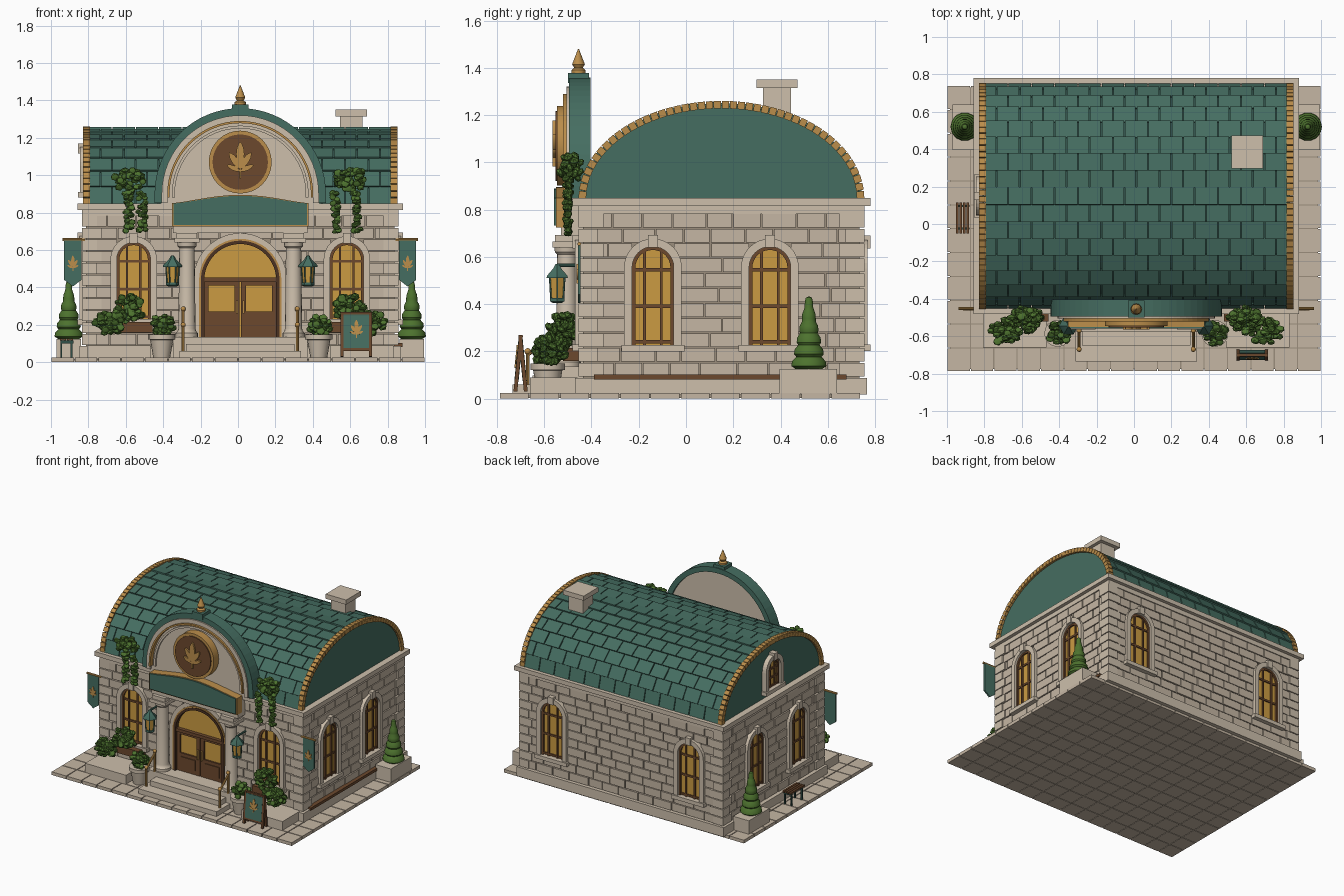
import bpy, bmesh, random
from math import sin, cos, pi, radians, atan2, hypot
from mathutils import Matrix, Vector

random.seed(4)
if "Cube" in bpy.data.objects:
    bpy.data.objects.remove(bpy.data.objects["Cube"])

COLOURS = dict(stone=(.56, .47, .37), trim=(.61, .52, .41), mortar=(.33, .27, .2),
               teal=(.06, .155, .12), dark_teal=(.03, .08, .066), gold=(.5, .27, .07),
               amber=(.6, .33, .055), wood=(.15, .066, .027), dark_wood=(.07, .032, .016),
               leaf=(.075, .17, .028))
MATS = {}
for label, rgb in COLOURS.items():
    m = MATS[label] = bpy.data.materials.new(label)
    m.use_nodes = True
    m.diffuse_color = (*rgb, 1)
    m.node_tree.nodes["Principled BSDF"].inputs["Base Color"].default_value = (*rgb, 1)

PARTS, WORLD = {}, Matrix()
CX, CY, HX, HY = .012, .15, .825, .585      # building centre and half sizes


def part(name, mat):
    return PARTS.setdefault(name, (bmesh.new(), mat))[0]


def frame(deg, x, y, z=0):
    """Upright plane: local x along it, y up, z outward (0 degrees faces front)."""
    return Matrix.Translation((x, y, z)) @ Matrix.Rotation(radians(deg), 4, 'Z') @ Matrix.Rotation(pi / 2, 4, 'X')


def block(bm, x0, x1, y0, y1, z0, z1, M=WORLD):
    mid = Matrix.Translation(((x0 + x1) / 2, (y0 + y1) / 2, (z0 + z1) / 2))
    bmesh.ops.create_cube(bm, size=1, matrix=M @ mid @ Matrix.Diagonal((x1 - x0, y1 - y0, z1 - z0, 1)))


def prism(bm, pts, d0, d1, M):
    a, b = ([bm.verts.new(M @ Vector((u, v, d))) for u, v in pts] for d in (d0, d1))
    bm.faces.new(a[::-1])
    bm.faces.new(b)
    for i in range(len(a)):
        j = (i + 1) % len(a)
        bm.faces.new((a[i], a[j], b[j], b[i]))


def band(bm, outer, inner, d0, d1, M):
    for i in range(len(outer) - 1):
        prism(bm, [outer[i], outer[i + 1], inner[i + 1], inner[i]], d0, d1, M)


def arch(u, r, base, spring, n=16):
    return [(u + r, base)] + [(u + r * cos(pi * i / n), spring + r * sin(pi * i / n))
                              for i in range(n + 1)] + [(u - r, base)]


def lathe(bm, profile, x, y, n=16):
    rings = [[bm.verts.new((x + r * cos(2 * pi * i / n), y + r * sin(2 * pi * i / n), z))
              for i in range(n)] for r, z in profile]
    for a, b in zip(rings, rings[1:]):
        for i in range(n):
            bm.faces.new((a[i], a[(i + 1) % n], b[(i + 1) % n], b[i]))
    bm.faces.new(rings[0][::-1])
    bm.faces.new(rings[-1])


def rod(bm, p, q, r, n=8):
    p, q = Vector(p), Vector(q)
    M = Matrix.Translation((p + q) / 2) @ (q - p).to_track_quat('Z', 'Y').to_matrix().to_4x4()
    bmesh.ops.create_cone(bm, cap_ends=True, segments=n, radius1=r, radius2=r, depth=(q - p).length, matrix=M)


def foliage(name, x, y, z, sx, sy, sz, count, r=.021):
    for _ in range(count):
        v = Vector([random.gauss(0, 1) for _ in range(3)]).normalized() * random.uniform(.5, 1)
        M = Matrix.Translation((x + v.x * sx, y + v.y * sy, z + v.z * sz))
        M = M @ Matrix.Rotation(random.uniform(0, pi), 4, 'X') @ Matrix.Diagonal((1.1, 1, .75, 1))
        bmesh.ops.create_icosphere(part(name, "leaf"), subdivisions=1,
                                   radius=r * random.uniform(.8, 1.15), matrix=M)


def sprig(name, M, u, v, s, d0, d1):
    for ang, size, lift in ((0, 1, .1), (.6, .8, 0), (-.6, .8, 0), (1.15, .6, -.1), (-1.15, .6, -.1)):
        pts = []
        for i in range(12):
            t = 2 * pi * i / 12
            a, b = .17 * s * size * sin(t) * abs(sin(t)) ** .4, s * size * (.5 - .5 * cos(t))
            pts.append((u + a * cos(ang) + b * sin(ang), v + lift * s - a * sin(ang) + b * cos(ang)))
        prism(part(name, "gold"), pts[::-1], d0, d1, M)
    block(part(name, "gold"), u - .04 * s, u + .04 * s, v - .4 * s, v + .2 * s, d0, d1, M)


def window(M, u, r, z0, spring, bars=True):
    prism(part("window_glass", "amber"), arch(u, r, z0, spring), -.01, .006, M)
    band(part("window_frame", "wood"), arch(u, r, z0, spring), arch(u, r - .014, z0, spring), 0, .018, M)
    frame_bm, stone = part("window_frame", "wood"), part("window_surround", "trim")
    for k in (-1, 1):
        block(frame_bm, u + k * r * .4 - .006, u + k * r * .4 + .006, z0, spring + r * .85, 0, .016, M)
    for t in (.04, .5, .97):
        z = z0 + (spring - z0) * t
        block(frame_bm, u - r, u + r, z - .007, z + .007, 0, .014, M)
    band(stone, arch(u, r + .034, z0, spring), arch(u, r, z0, spring), 0, .034, M)
    block(stone, u - .021, u + .021, spring + r - .004, spring + r + .05, 0, .045, M)
    block(stone, u - r - .045, u + r + .045, z0 - .028, z0, 0, .045, M)


# Paving and plinth
pave = part("paving", "stone")
NX, NY = 16, 12
tw, tl = 2 / NX, 1.53 / NY
for i in range(NX):
    for j in range(NY):
        x, y = -1 + i * tw, -.79 + j * tl
        block(pave, x + .003, x + tw - .003, y + .003, y + tl - .003, 0, .024)
block(part("foundation", "mortar"), -.985, .985, -.775, .73, .003, .018)
block(part("plinth", "trim"), CX - .86, CX + .86, -.47, .765, .018, .088)
block(part("base_strip", "wood"), CX + .8, CX + .868, -.39, .68, .082, .102)

# Walls with coursed blocks round the openings
block(part("wall_core", "mortar"), CX - HX, CX + HX, CY - HY, CY + HY, .08, .82)
FRONT, RIGHT = frame(0, CX, CY - HY), frame(90, CX + HX, CY)
BACK, LEFT = frame(180, CX, CY + HY), frame(-90, CX - HX, CY)
pair, sides = [(-.57, .09, .23, .55)], [(-.29, .088, .228, .555), (.205, .088, .228, .555)]
pair.append((.57,) + pair[0][1:])
left_sides = [(-u, *rest) for u, *rest in sides]
door = [(0, .215, .1, .44)]
ROWS, Z0, Z1 = 11, .09, .785
for M, half, holes in ((FRONT, HX, pair + door), (BACK, HX, pair), (RIGHT, HY, sides), (LEFT, HY, left_sides)):
    for u, r, z0, spring in holes:
        if r < .2:
            window(M, u, r, z0, spring)
    for row in range(ROWS):
        h = (Z1 - Z0) / ROWS
        low = Z0 + row * h
        cuts = [-half]
        for u, r, z0, spring in sorted(holes):
            rise = max(0, low - spring)
            if low + h > z0 and rise < r:
                w = (r * r - rise * rise) ** .5 + .008
                cuts += [u - w, u + w]
        cuts.append(half)
        for a, b in zip(cuts[::2], cuts[1::2]):
            n = max(1, round((b - a) / .135))
            joints = [a + (b - a) * (i + (.25 if row % 2 else -.1) + random.uniform(-.12, .12)) / n for i in range(1, n)]
            for p, q in zip([a] + joints, joints + [b]):
                block(part("wall_blocks", "stone"), p + .003, q - .003, low + .003, low + h - .003, 0,
                      random.uniform(.01, .015), M)
for sx in (-1, 1):
    for sy in (-1, 1):
        for row in range(ROWS):
            h = (Z1 - Z0) / ROWS
            a, b = (.105, .08) if row % 2 else (.08, .105)
            xs = sorted((CX + sx * (HX + .022), CX + sx * (HX + .022 - a)))
            ys = sorted((CY + sy * (HY + .02), CY + sy * (HY + .02 - b)))
            block(part("quoins", "trim"), *xs, *ys, Z0 + row * h + .003, Z0 + (row + 1) * h - .003)
for grow, low, high in ((.02, .782, .815), (.045, .815, .848)):
    block(part("cornice", "trim"), CX - HX - grow, CX + HX + grow, CY - HY - grow, CY + HY + grow, low, high)

# Barrel roof, tiles and beaded edges
A, B, RZ = .585, .395, .845
fine = [(CY - A * cos(pi * i / 800), RZ + B * sin(pi * i / 800)) for i in range(801)]
travel = [0]
for p, q in zip(fine, fine[1:]):
    travel.append(travel[-1] + hypot(q[0] - p[0], q[1] - p[1]))


def spaced(n):
    return [fine[min(range(801), key=lambda i: abs(travel[i] - travel[-1] * k / n))] for k in range(n + 1)]


prism(part("roof_shell", "dark_teal"), [(y - CY, z) for y, z in fine[::25]][::-1], -2 * HX + .02, -.01, RIGHT)
for M in (RIGHT, LEFT):
    prism(part("gable_ends", "teal"), [(y - CY, z) for y, z in fine[::25]][::-1], -.012, -.002, M)


def along_roof(bm, rows, x0, x1, lift, thick, stretch, tilt):
    pts = spaced(rows)
    for (ya, za), (yb, zb) in zip(pts, pts[1:]):
        ang, size = atan2(zb - za, yb - ya), hypot(yb - ya, zb - za) * stretch / 2
        ang += tilt if ya + yb > 2 * CY else -tilt
        M = Matrix.Translation((0, (ya + yb) / 2, (za + zb) / 2)) @ Matrix.Rotation(ang, 4, 'X')
        yield block(bm, x0, x1, -size, size, lift, lift + thick, M)


tiles, COLS, W = part("roof_tiles", "teal"), 13, 1.62 / 13
for col in range(COLS + 1):
    for odd in (0, 1):
        x0 = CX - .81 + (col - .5 * odd) * W
        a, b = max(x0, CX - .81) + .003, min(x0 + W, CX + .81) - .003
        if b - a > .02:
            temp = bmesh.new()
            list(along_roof(temp, 17, a, b, -.006, .019, 1.04, .1))
            temp.faces.ensure_lookup_table()
            # keep alternate rows so the joints stagger
            bmesh.ops.delete(temp, geom=[f for f in temp.faces if (f.index // 6) % 2 != odd], context='FACES')
            me = bpy.data.meshes.new("tile_column")
            temp.to_mesh(me)
            tiles.from_mesh(me)
            temp.free()
            bpy.data.meshes.remove(me)
for s in (-1, 1):
    list(along_roof(part("roof_edge", "gold"), 46, CX + s * .822 - .018, CX + s * .822 + .018, -.012, .032, .9, 0))
window(frame(-90, CX - HX + .002, CY), 0, .07, .91, 1.05)

# Chimney
block(part("chimney", "trim"), .545, .665, .325, .445, 1.1, 1.32)
block(part("chimney", "trim"), .52, .69, .298, .472, 1.315, 1.35)

# Arched front pediment, medallion, fascia and finial
PED = frame(0, CX, -.42)
prism(part("pediment", "trim"), arch(0, .425, .84, .9, 32), 0, .065, PED)
band(part("pediment_cap", "teal"), arch(0, .458, .85, .9, 32), arch(0, .42, .85, .9, 32), -.015, .075, PED)
band(part("pediment_moulding", "trim"), arch(0, .42, .85, .9, 32), arch(0, .39, .85, .9, 32), .06, .085, PED)
band(part("pediment_bead", "gold"), arch(0, .39, .88, .9, 32), arch(0, .378, .88, .9, 32), .06, .1, PED)
band(part("pediment_moulding", "trim"), arch(0, .365, .88, .9, 32), arch(0, .35, .88, .9, 32), .06, .078, PED)


def disc(r):
    return [(r * cos(pi * i / 16), 1.07 + r * sin(pi * i / 16)) for i in range(32)]


prism(part("medallion_rim", "gold"), disc(.168), .06, .125, PED)
prism(part("medallion", "wood"), disc(.148), .12, .133, PED)
sprig("medallion_leaves", PED, 0, 1.035, .13, .13, .145)
top = [(.365 - .73 * i / 12, .85 + .045 * sin(pi * i / 12) ** 1.3) for i in range(13)]
fascia = [(-.365, .725), (.365, .725)] + top
prism(part("fascia_edge", "gold"), fascia, .07, .13, PED)
prism(part("fascia", "teal"), [(u * .98, .733 + (v - .725) * .92) for u, v in fascia], .1, .138, PED)
block(part("entablature", "trim"), CX - .36, CX + .36, -.53, -.42, .69, .84)
lathe(part("finial", "gold"), [(.03, 1.375), (.03, 1.39), (.018, 1.4), (.027, 1.415), (.002, 1.48)], CX, -.455, 12)
block(part("finial_base", "teal"), CX - .045, CX + .045, -.5, -.41, 1.335, 1.378)

# Steps, columns and railings
for half, front, z in ((.36, -.575, .135), (.29, -.65, .098), (.325, -.735, .06)):
    block(part("steps", "trim"), CX - half, CX + half, front, -.43, .02, z)
for s in (-1, 1):
    x = CX + s * .285
    col = part("columns", "trim")
    lathe(col, [(.06, .13), (.06, .155), (.05, .165), (.046, .18), (.041, .61), (.05, .62), (.052, .64)], x, -.505)
    block(col, x - .066, x + .066, -.565, -.44, .64, .665)
    block(col, x - .055, x + .055, -.555, -.44, .665, .692)
    rail, rx = part("railings", "gold"), CX + s * .305
    for y, z0, z1 in ((-.57, .13, .285), (-.67, .05, .2)):
        rod(rail, (rx, y, z0), (rx, y, z1), .008)
        bmesh.ops.create_icosphere(rail, subdivisions=2, radius=.014, matrix=Matrix.Translation((rx, y, z1)))
    rod(rail, (rx, -.57, .27), (rx, -.67, .185), .008)

# Double door with fanlight
prism(part("door_glass", "amber"), arch(0, .2, .135, .44, 24), 0, .018, FRONT)
band(part("door_arch", "dark_wood"), arch(0, .21, .135, .44, 24), arch(0, .192, .135, .44, 24), 0, .05, FRONT)
band(part("door_bead", "gold"), arch(0, .22, .135, .44, 24), arch(0, .209, .135, .44, 24), 0, .045, FRONT)
band(part("door_surround", "trim"), arch(0, .25, .135, .44, 24), arch(0, .219, .135, .44, 24), 0, .038, FRONT)
wood = part("door_leaves", "wood")
block(wood, -.2, .2, .43, .453, 0, .045, FRONT)
for s in (-1, 1):
    for u0, u1, z0, z1, d in ((.003, .2, .135, .27, .03), (.003, .03, .27, .43, .03), (.17, .2, .27, .43, .03),
                              (.003, .2, .41, .43, .03), (.04, .16, .165, .245, .036)):
        block(wood, *sorted((s * u0, s * u1)), z0, z1, 0, d, FRONT)
    block(part("door_handles", "gold"), *sorted((s * .012, s * .022)), .26, .33, .03, .045, FRONT)

for s in (-1, 1):
    # Lantern
    x, y = CX + s * .362, -.545
    lathe(part("lantern_glass", "amber"), [(.026, .42), (.034, .515)], x, y, 6)
    lathe(part("lantern_metal", "teal"), [(.022, .405), (.035, .412), (.035, .425)], x, y, 6)
    lathe(part("lantern_metal", "teal"), [(.052, .51), (.05, .52), (.02, .55), (.008, .57)], x, y, 6)
    for i in range(6):
        c, t = cos(i * pi / 3), sin(i * pi / 3)
        rod(part("lantern_metal", "teal"), (x + .03 * c, y + .03 * t, .42), (x + .036 * c, y + .036 * t, .515), .004, 5)
    rod(part("lantern_metal", "teal"), (x, y, .565), (x, -.42, .565), .007)
    # Hanging banner
    M = frame(0, CX + s * .895, -.452)
    prism(part("banners", "teal"), [(-.046, .44), (0, .405), (.046, .44), (.046, .65), (-.046, .65)], -.006, .006, M)
    sprig("banner_leaves", M, 0, .51, .055, .004, .011)
    rod(part("banner_rods", "gold"), (CX + s * .83, -.452, .655), (CX + s * .95, -.452, .655), .008)
    # Corner topiary on its planter
    x = CX + s * .917
    block(part("planters", "trim"), x - .065, x + .065, .395, .64, .02, .125)
    shape = [(.05, .12)]
    for i in range(6):
        r, z = .076 - i * .0115, .13 + i * .05
        shape += [(r, z + .008), (r * .96, z + .028), (r * .72, z + .047)]
    lathe(part("topiary", "leaf"), shape + [(.003, .432)], x, .52, 14)
    # Low kerb, potted shrub, window box and vines
    block(part("kerbs", "trim"), *sorted((CX + s * .48, CX + s * .82)), -.66, -.46, .02, .09)
    x = CX + s * .42
    lathe(part("pots", "trim"), [(.045, .024), (.062, .12), (.072, .122), (.072, .148), (.055, .148)], x, -.585)
    foliage("pot_shrubs", x, -.585, .195, .065, .06, .055, 45)
    block(part("window_boxes", "wood"), CX + s * .57 - .1, CX + s * .57 + .1, -.52, -.435, .16, .215)
    foliage("window_box_plants", CX + s * .59, -.52, .29, .09, .065, .075, 65)
    foliage("window_box_plants", CX + s * .69, -.57, .21, .09, .075, .06, 65)
    foliage("roof_vines", CX + s * .59, -.49, .975, .085, .05, .065, 55)
    for offset in ((-.035, .035) if s < 0 else (-.05, .06)):
        for i in range(9):
            foliage("roof_vines", CX + s * .56 + offset, -.5, .9 - i * .024, .024, .012, .012, 4, .017)

# Folding board
for s in (-1, 1):
    M = frame(0, .633, -.7) @ Matrix.Translation((0, .03, .022 * s)) @ Matrix.Rotation(-.1 * s, 4, 'X')
    block(part("board_frame", "wood"), -.083, .083, .03, .24, -.006, .006, M)
    block(part("board_panels", "teal"), -.068, .068, .045, .225, -.009, .009, M)
    for k in (-1, 1):
        block(part("board_frame", "wood"), k * .076 - .008, k * .076 + .008, 0, .24, -.008, .008, M)
    if s > 0:
        sprig("board_leaves", M, 0, .125, .065, .008, .014)

# Side bench
for i in range(4):
    block(part("bench_seat", "wood"), -.952 + i * .019, -.938 + i * .019, -.05, .115, .115, .128)
for y in (-.03, .09):
    block(part("bench_legs", "dark_teal"), -.95, -.88, y, y + .012, .1, .116)
    for x in (-.945, -.89):
        block(part("bench_legs", "dark_teal"), x - .005, x + .005, y, y + .012, .024, .105)

for name, (bm, mat) in PARTS.items():
    bmesh.ops.recalc_face_normals(bm, faces=bm.faces)
    me = bpy.data.meshes.new(name)
    for f in bm.faces:
        f.smooth = True
    bm.to_mesh(me)
    bm.free()
    me.set_sharp_from_angle(angle=radians(35))
    me.materials.append(MATS[mat])
    bpy.context.collection.objects.link(bpy.data.objects.new(name, me))
